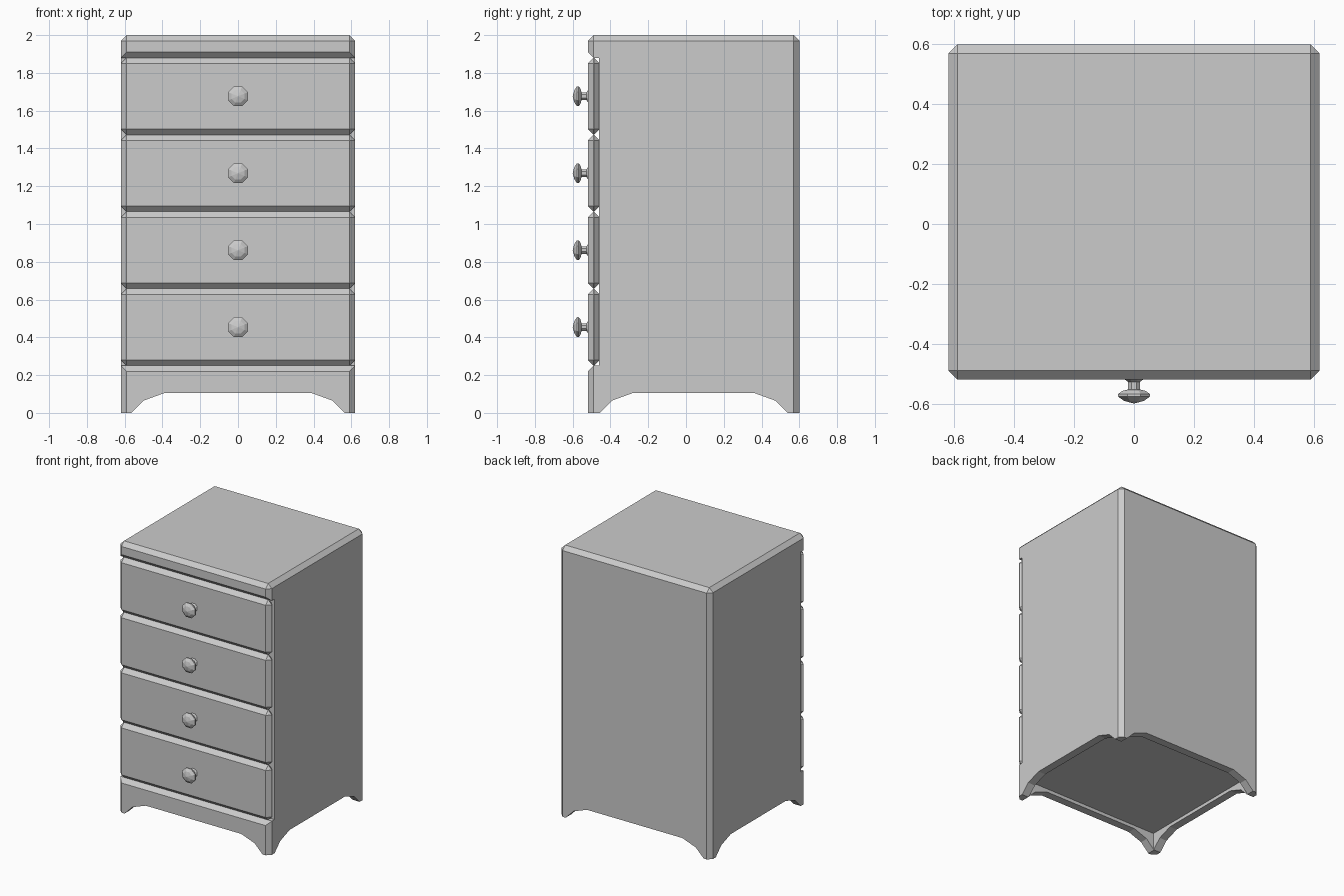
import bpy, bmesh, math

if "Cube" in bpy.data.objects:
    bpy.data.objects.remove(bpy.data.objects["Cube"])

W, FRONT, BACK, RECESS = 0.62, -0.52, 0.60, -0.46
LOW, HIGH, BEV = 0.25, 1.88, 0.03
MID_Y = (FRONT + BACK) / 2


def finish(name, bm):
    bmesh.ops.recalc_face_normals(bm, faces=bm.faces[:])
    me = bpy.data.meshes.new(name)
    bm.to_mesh(me)
    bm.free()
    ob = bpy.data.objects.new(name, me)
    bpy.context.collection.objects.link(ob)
    return ob


def prism(points, half, axis):
    """Extrude a 2D outline (u, z) symmetrically along the x or y axis."""
    bm = bmesh.new()
    place = (lambda u, z: (-half, u, z)) if axis == 'x' else (lambda u, z: (u, -half, z))
    face = bm.faces.new([bm.verts.new(place(u, z)) for u, z in points])
    ext = bmesh.ops.extrude_face_region(bm, geom=[face])
    shift = (2 * half, 0, 0) if axis == 'x' else (0, 2 * half, 0)
    bmesh.ops.translate(bm, vec=shift, verts=[v for v in ext['geom'] if isinstance(v, bmesh.types.BMVert)])
    bmesh.ops.recalc_face_normals(bm, faces=bm.faces[:])
    return bm


def bevel(bm, edges):
    bmesh.ops.bevel(bm, geom=edges, offset=BEV, segments=1, profile=0.5, affect='EDGES')


def rect(a, b, z0, z1):
    return [(a, z0), (b, z0), (b, z1), (a, z1)]


# Cabinet body: side profile with a recess for the drawer fronts
bm = prism([(FRONT, 0), (FRONT, LOW), (RECESS, LOW), (RECESS, HIGH),
            (FRONT, HIGH), (FRONT, 2), (BACK, 2), (BACK, 0)], W, 'x')


def is_beveled(e):
    a, b = (v.co for v in e.verts)
    vertical = abs(a.z - b.z) > 0.01
    top = min(a.z, b.z) > 1.99
    lip = max(a.y, b.y) < FRONT + 0.01 and min(a.z, b.z) > 0.01
    return vertical or top or lip


bevel(bm, [e for e in bm.edges if is_beveled(e)])
body = finish("cabinet_body", bm)


# Arched skirt openings on all four sides and the hollow underneath
def arch(mid, half):
    steps = [(half, -0.1), (half, 0), (half - 0.065, 0.065), (half - 0.175, 0.105)]
    return [(mid + u, z) for u, z in steps] + [(mid - u, z) for u, z in reversed(steps)]


cutters = [("front_arch_cutter", prism(arch(0, 0.565), 1, 'y')),
           ("side_arch_cutter", prism(arch(MID_Y, 0.497), 1, 'x')),
           ("underside_cutter", prism(rect(FRONT + 0.06, BACK - 0.06, -0.1, 0.13), W - 0.06, 'x'))]
for name, cbm in cutters:
    cutter = finish(name, cbm)
    cutter.hide_render = True
    cutter.display_type = 'WIRE'
    mod = body.modifiers.new(name, 'BOOLEAN')
    mod.operation, mod.solver, mod.object = 'DIFFERENCE', 'EXACT', cutter

# Knob outline: (radius, y), turned into eight sides
KNOB = [(0.033, -0.51), (0.033, -0.52), (0.021, -0.528), (0.021, -0.553), (0.043, -0.558),
        (0.057, -0.568), (0.057, -0.577), (0.036, -0.591)]


def knob(name, z):
    bm = bmesh.new()
    rings = []
    for r, y in KNOB:
        rings.append([bm.verts.new((r * math.cos(a), y, z + r * math.sin(a)))
                      for a in (math.pi / 8 + i * math.pi / 4 for i in range(8))])
    for p, q in zip(rings, rings[1:]):
        for i in range(8):
            j = (i + 1) % 8
            bm.faces.new((p[i], p[j], q[j], q[i]))
    tip = bm.verts.new((0, -0.60, z))
    for i in range(8):
        bm.faces.new((rings[-1][i], rings[-1][(i + 1) % 8], tip))
    bm.faces.new(rings[0])
    return finish(name, bm)


# Four bevelled drawer fronts, each with a knob
step = (HIGH - LOW) / 4
for n in range(4):
    z0 = LOW + n * step
    bm = prism(rect(FRONT, RECESS + 0.003, z0, z0 + step), W, 'x')
    bevel(bm, bm.edges[:])
    finish(f"drawer_front_{n + 1}", bm)
    knob(f"drawer_knob_{n + 1}", z0 + step / 2)
